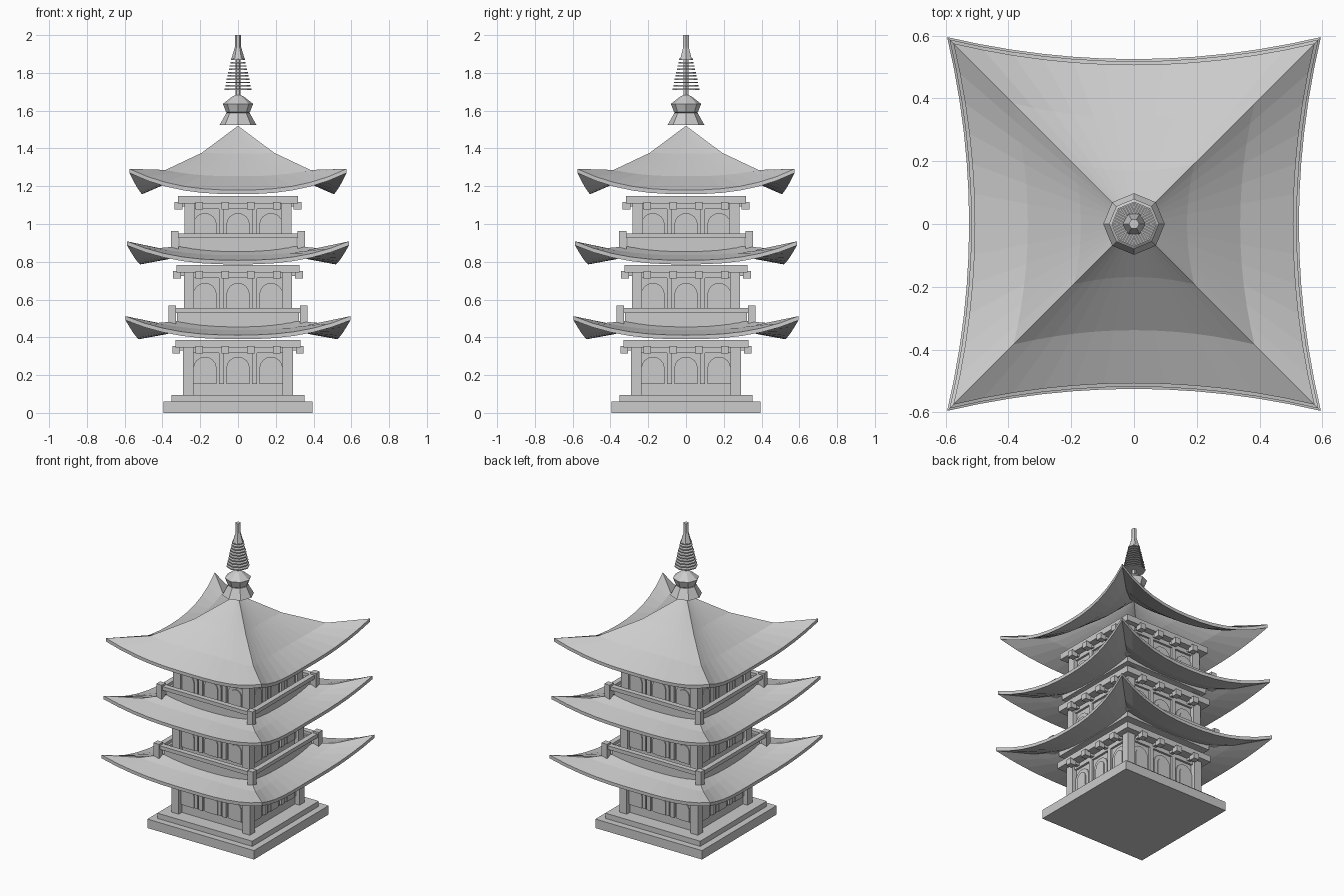
import bpy, bmesh
from math import pi, sin, cos
from mathutils import Matrix, Vector

if "Cube" in bpy.data.objects:
    bpy.data.objects.remove(bpy.data.objects["Cube"])


def finish(bm, name):
    bmesh.ops.recalc_face_normals(bm, faces=bm.faces[:])
    me = bpy.data.meshes.new(name)
    bm.to_mesh(me)
    bm.free()
    ob = bpy.data.objects.new(name, me)
    bpy.context.collection.objects.link(ob)
    return ob


def box(bm, x0, x1, y0, y1, z0, z1):
    m = (Matrix.Translation(((x0 + x1) / 2, (y0 + y1) / 2, (z0 + z1) / 2))
         @ Matrix.Diagonal((x1 - x0, y1 - y0, z1 - z0, 1)))
    bmesh.ops.create_cube(bm, size=1, matrix=m)


def slab(name, half, z0, z1):
    bm = bmesh.new()
    box(bm, -half, half, -half, half, z0, z1)
    return finish(bm, name)


def four_sides(bm):
    # copy what was built on the front to the other three sides
    geom = bm.verts[:] + bm.edges[:] + bm.faces[:]
    for k in (1, 2, 3):
        d = bmesh.ops.duplicate(bm, geom=geom)["geom"]
        vs = [g for g in d if isinstance(g, bmesh.types.BMVert)]
        bmesh.ops.rotate(bm, verts=vs, cent=(0, 0, 0), matrix=Matrix.Rotation(k * pi / 2, 3, 'Z'))


def arch(bm, cx, w, z0, top, y0, y1):
    # arched plate: straight jambs and a half-round head
    pts = [(cx - w, z0), (cx + w, z0)]
    pts += [(cx + w * cos(a * pi / 8), top - w + w * sin(a * pi / 8)) for a in range(9)]
    f = bm.faces.new([bm.verts.new((x, y1, z)) for x, z in pts])
    r = bmesh.ops.extrude_face_region(bm, geom=[f])["geom"]
    bmesh.ops.translate(bm, verts=[g for g in r if isinstance(g, bmesh.types.BMVert)],
                        vec=(0, y0 - y1, 0))
    bm.faces.new([bm.verts.new((x, y1, z)) for x, z in reversed(pts)])


def roof(name, corner, mid, low, rise, lift, rings, n=12, thick=0.022):
    # curved square roof with upswept corners
    bm = bmesh.new()

    def ring(t, dz):
        out = []
        for k in range(4):
            rot = Matrix.Rotation(k * pi / 2, 3, 'Z')
            for i in range(n):
                u = -1 + 2 * i / n
                z = low + rise * (1 - t) ** 1.4 + lift * abs(u) ** 2.5 * t ** 3 + dz
                p = Vector((u * corner * t, -(mid + (corner - mid) * u * u) * t, z))
                out.append(bm.verts.new(rot @ p))
        return out

    loop = [ring(t, 0) for t in rings] + [ring(t, -thick) for t in reversed(rings)]
    m = 4 * n
    for a, b in zip(loop, loop[1:] + loop[:1]):
        for i in range(m):
            bm.faces.new((a[i], a[(i + 1) % m], b[(i + 1) % m], b[i]))
    bmesh.ops.remove_doubles(bm, verts=bm.verts[:], dist=1e-5)
    return finish(bm, name)


def lathe(name, prof, sides):
    bm = bmesh.new()
    rows = [[bm.verts.new((r * cos(2 * pi * i / sides), r * sin(2 * pi * i / sides), z))
             for i in range(sides)] for r, z in prof]
    for a, b in zip(rows, rows[1:]):
        for i in range(sides):
            j = (i + 1) % sides
            bm.faces.new((a[i], a[j], b[j], b[i]))
    bm.faces.new(rows[0])
    bm.faces.new(rows[-1])
    return finish(bm, name)


# stepped base
slab("base_plinth", 0.395, 0, 0.06)
slab("base_step", 0.352, 0.06, 0.095)

# storeys: floor, window bottom, arch top, beam bottom, beam half width
tiers = [(0.095, 0.153, 0.297, 0.345, 0.33),
         (0.43, 0.54, 0.688, 0.742, 0.325),
         (0.82, 0.90, 1.058, 1.108, 0.318)]
WALL = 0.258
for n, (z0, wz, at, bz, bh) in enumerate(tiers, 1):
    half = 0.291 - 0.004 * (n - 1)
    slab(f"wall_{n}", WALL, z0, bz + 0.01)
    slab(f"eave_beam_{n}", bh, bz, bz + 0.041)
    slab(f"wall_head_{n}", WALL + 0.014, bz - 0.028, bz)

    # square corner posts
    bm = bmesh.new()
    box(bm, -half, -half + 0.055, -half, -half + 0.055, z0, bz)
    four_sides(bm)
    finish(bm, f"corner_posts_{n}")

    # slim posts between the windows
    bm = bmesh.new()
    for x in (-0.0875, 0.0875):
        box(bm, x - 0.014, x + 0.014, -WALL - 0.014, -WALL + 0.01, wz, bz - 0.02)
    four_sides(bm)
    finish(bm, f"slim_posts_{n}")

    # arched window frames and panes
    for part, w, top, d in (("frames", 0.062, at, 0.008), ("panes", 0.038, at - 0.027, 0.014)):
        bm = bmesh.new()
        for x in (-0.175, 0, 0.175):
            arch(bm, x, w, wz, top, -WALL - d, -WALL + 0.005)
        four_sides(bm)
        finish(bm, f"window_{part}_{n}")

    # eave brackets: an arm and an end block
    bm = bmesh.new()
    for x in (-0.205, -0.067, 0.067, 0.205):
        box(bm, x - 0.02, x + 0.02, -bh - 0.018, -bh + 0.024, bz - 0.031, bz + 0.008)
        box(bm, x - 0.012, x + 0.012, -bh, -WALL, bz - 0.016, bz)
    four_sides(bm)
    finish(bm, f"brackets_{n}")

# roofs
roof("roof_1", 0.595, 0.525, 0.412, 0.16, 0.1, (0.45, 0.72, 1))
roof("roof_2", 0.587, 0.518, 0.808, 0.16, 0.1, (0.45, 0.72, 1))
roof("roof_3", 0.575, 0.507, 1.18, 0.34, 0.112, (0, 1 / 3, 2 / 3, 1))

# balconies with parapet, rail and corner posts
for n, (z, h) in enumerate(((0.555, 0.348), (0.95, 0.336)), 1):
    slab(f"balcony_floor_{n}", h - 0.025, z - 0.125, z - 0.085)
    bm = bmesh.new()
    box(bm, -h + 0.025, h - 0.025, -h + 0.025, -h + 0.04, z - 0.125, z - 0.02)
    box(bm, -h, h, -h - 0.01, -h + 0.025, z - 0.025, z)
    four_sides(bm)
    finish(bm, f"balcony_rail_{n}")
    bm = bmesh.new()
    box(bm, -h - 0.02, -h + 0.02, -h - 0.02, -h + 0.02, z - 0.1, z + 0.013)
    four_sides(bm)
    finish(bm, f"balcony_posts_{n}")

# finial: flared foot, bowl, shaft, rings and tip
lathe("finial_foot", [(0.098, 1.523), (0.062, 1.587)], 8)
lathe("finial_bowl", [(0.055, 1.587), (0.063, 1.592), (0.08, 1.636), (0.03, 1.675), (0.012, 1.684)], 8)
lathe("finial_shaft", [(0.014, 1.67), (0.014, 1.9)], 6)
for i in range(10):
    r, z = 0.071 - 0.0038 * i, 1.714 + 0.0175 * i
    lathe(f"finial_ring_{i + 1}", [(r, z - 0.0035), (r, z + 0.0035)], 8)
lathe("finial_tip", [(0.036, 1.875), (0.032, 1.885), (0.017, 1.935), (0.017, 2.0)], 6)
